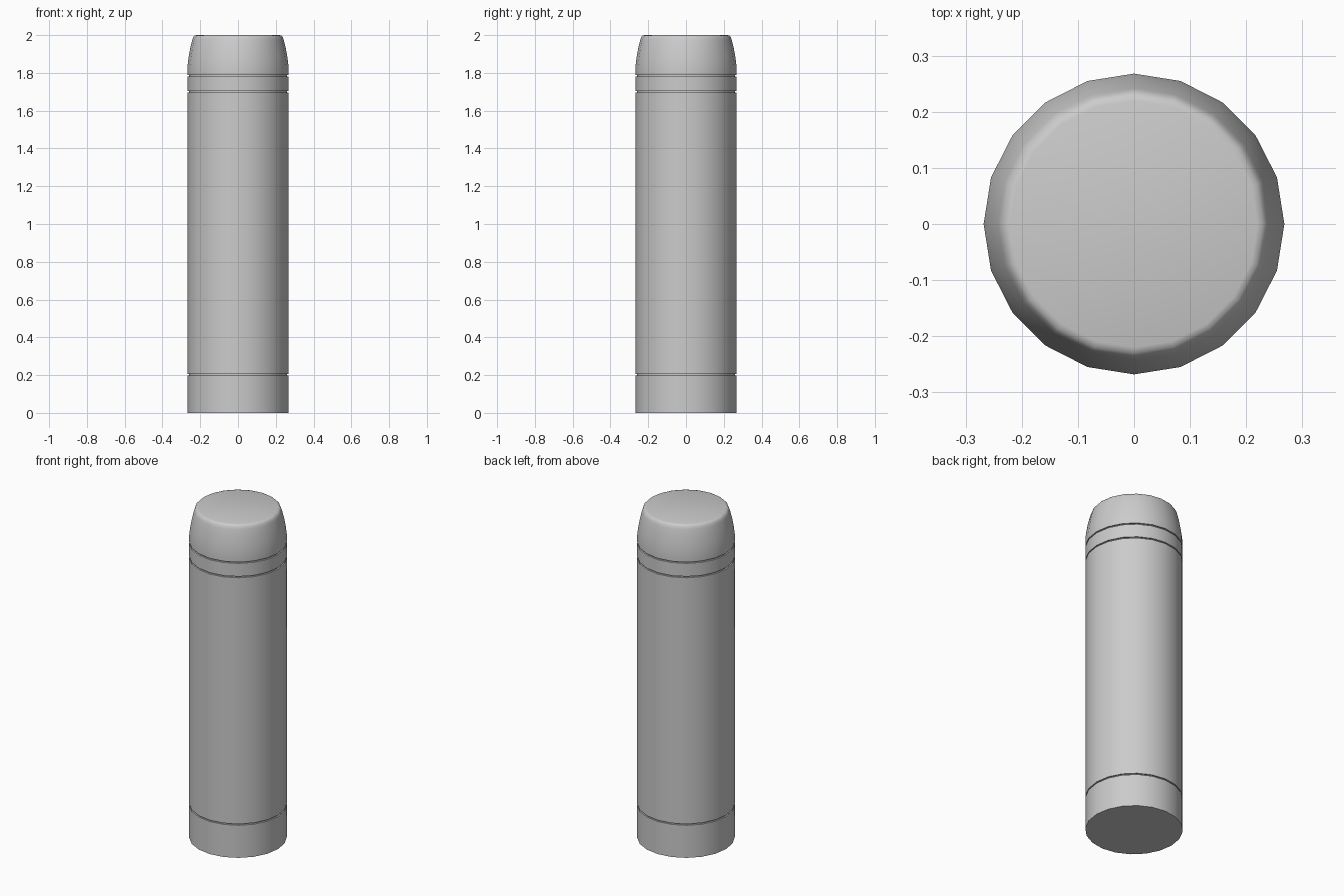
import bpy
import bmesh
import math

old = bpy.data.objects.get("Cube")
if old:
    bpy.data.objects.remove(old, do_unlink=True)

SIDES = 20
R = 0.268        # outer radius
INNER = 0.259    # radius at the bottom of the seams

grey = bpy.data.materials.new("plain_grey")
grey.use_nodes = True
colour = (0.6, 0.6, 0.6, 1.0)
grey.diffuse_color = colour
grey.node_tree.nodes["Principled BSDF"].inputs["Base Color"].default_value = colour


def lathe(name, profile):
    """Revolve (radius, height) points into a closed solid around z."""
    bm = bmesh.new()
    rings = []
    for r, z in profile:
        rings.append([bm.verts.new((r * math.cos(math.tau * i / SIDES),
                                    r * math.sin(math.tau * i / SIDES), z))
                      for i in range(SIDES)])
    for low, high in zip(rings, rings[1:]):
        for i in range(SIDES):
            j = (i + 1) % SIDES
            bm.faces.new((low[i], low[j], high[j], high[i]))
    bm.faces.new(rings[0][::-1])
    bm.faces.new(rings[-1])
    mesh = bpy.data.meshes.new(name)
    bm.to_mesh(mesh)
    bm.free()
    mesh.materials.append(grey)
    obj = bpy.data.objects.new(name, mesh)
    bpy.context.collection.objects.link(obj)
    bpy.ops.object.select_all(action="DESELECT")
    obj.select_set(True)
    bpy.context.view_layer.objects.active = obj
    bpy.ops.object.shade_smooth_by_angle(angle=math.radians(35))
    return obj


# Straight sections of the flask
for name, bottom, top in (("base", 0, 0.197),
                          ("body", 0.205, 1.695),
                          ("collar", 1.703, 1.782)):
    lathe(name, [(R, bottom), (R, top)])

# Recessed seams between the sections
for name, bottom, top in (("base_seam", 0.197, 0.205),
                          ("collar_seam", 1.695, 1.703),
                          ("cap_seam", 1.782, 1.79)):
    lathe(name, [(INNER, bottom), (INNER, top)])

# Tapered cap with a rounded rim
lathe("cap", [(R, 1.79), (R, 1.83), (0.262, 1.88), (0.253, 1.93),
              (0.242, 1.975), (0.237, 1.989), (0.230, 1.997), (0.220, 2.0)])
